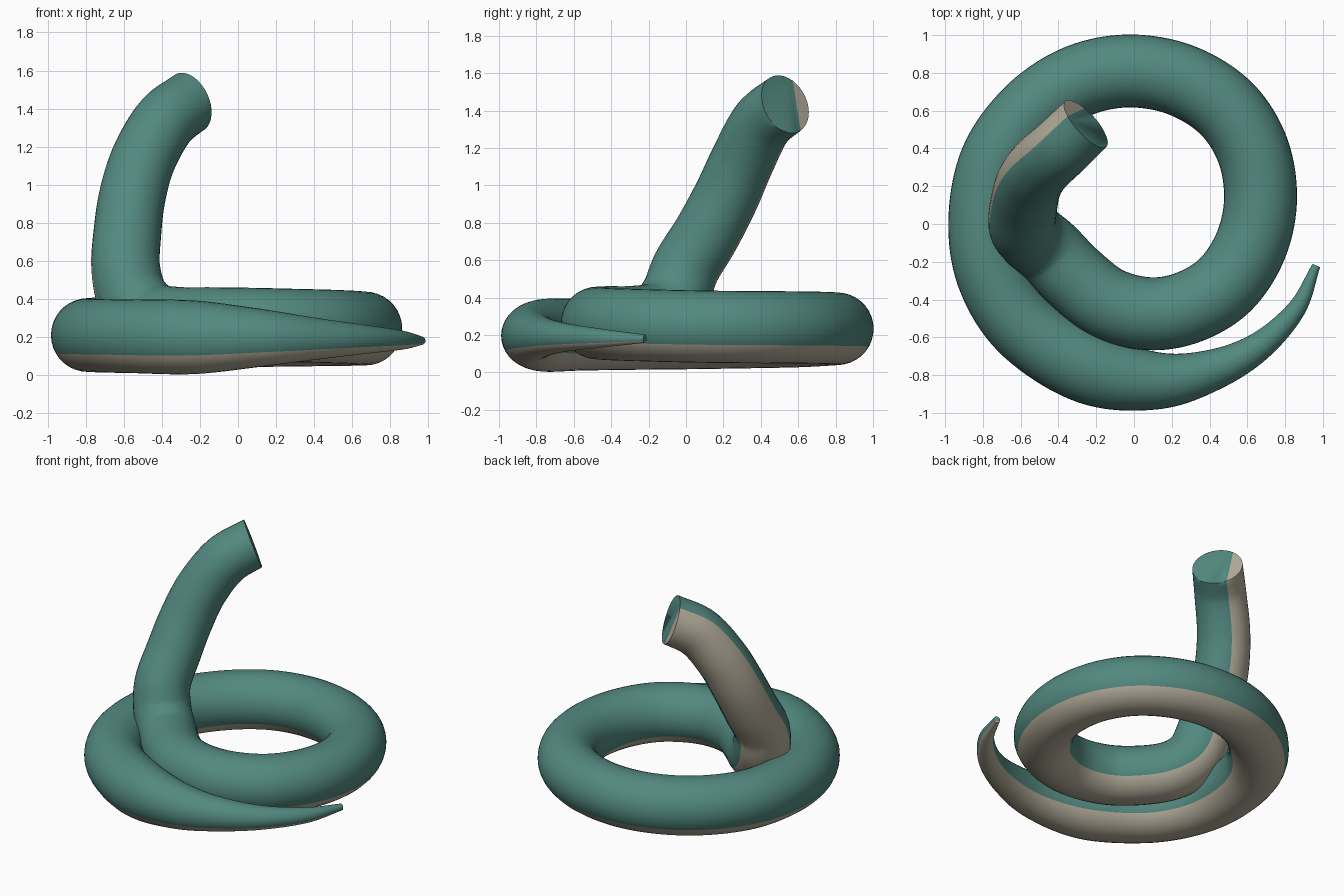
import bpy, bmesh, math
from mathutils import Vector

if "Cube" in bpy.data.objects:
    bpy.data.objects.remove(bpy.data.objects["Cube"])

SEGS, STEPS = 36, 9
BELLY_HALF = 6          # ring steps of belly either side of its middle (60 degrees)

# Centre line from tail tip, round the coil, up the neck: x, y, z, radius
PATH = [
    (.965, -.22, .18, .022), (.86, -.45, .183, .05), (.66, -.65, .187, .077),
    (.41, -.775, .19, .11), (.12, -.83, .195, .152), (-.225, -.765, .198, .193),
    (-.56, -.56, .203, .193), (-.74, -.29, .207, .193), (-.79, .01, .21, .193),
    (-.73, .33, .215, .193), (-.55, .585, .22, .193), (-.31, .75, .228, .193),
    (-.04, .81, .233, .193), (.24, .765, .237, .193), (.48, .62, .24, .193),
    (.625, .40, .242, .193), (.67, .14, .244, .193), (.62, -.11, .249, .193),
    (.485, -.32, .255, .193), (.29, -.44, .26, .193), (.08, -.475, .265, .193),
    (-.14, -.42, .268, .193), (-.32, -.28, .272, .191), (-.45, -.145, .30, .189),
    (-.55, -.06, .40, .187), (-.59, .00, .56, .181), (-.582, .11, .74, .178),
    (-.555, .215, .94, .175), (-.495, .305, 1.14, .171), (-.385, .405, 1.33, .167),
    (-.255, .53, 1.435, .163),
]
COIL_END = 21           # control point after which the belly stops facing straight down


def material(name, rgb):
    m = bpy.data.materials.new(name)
    m.diffuse_color = (*rgb, 1)
    m.use_nodes = True
    m.node_tree.nodes["Principled BSDF"].inputs["Base Color"].default_value = m.diffuse_color
    return m


def catmull(points):
    """Smooth samples through the control points."""
    p = [Vector(q) for q in points]
    p = [2 * p[0] - p[1]] + p + [2 * p[-1] - p[-2]]
    out = []
    for i in range(1, len(p) - 2):
        a, b, c, d = p[i - 1:i + 3]
        for k in range(STEPS):
            t = k / STEPS
            out.append(.5 * (2 * b + (c - a) * t + (2 * a - 5 * b + 4 * c - d) * t * t
                             + (3 * b - a - 3 * c + d) * t ** 3))
    return out + [p[-2]]


samples = catmull(PATH)
centres = [s.to_3d() for s in samples]
bm = bmesh.new()
rings = []
belly = Vector((0, 0, -1))
for i, c in enumerate(centres):
    tangent = (centres[min(i + 1, len(centres) - 1)] - centres[max(i - 1, 0)]).normalized()
    if i == len(centres) - 1:
        tangent = Vector((.70, .63, .34)).normalized()
    if i < COIL_END * STEPS:
        belly = Vector((0, 0, -1))
    # carry the belly direction along the path without twisting
    belly = (belly - tangent * belly.dot(tangent)).normalized()
    side = tangent.cross(belly)
    ring = []
    for k in range(SEGS):
        a = 2 * math.pi * k / SEGS
        ring.append(bm.verts.new(c + samples[i][3] * (math.cos(a) * belly + math.sin(a) * side)))
    rings.append(ring)

# Skin: belly strip gets the second material
for r0, r1 in zip(rings, rings[1:]):
    for k in range(SEGS):
        n = (k + 1) % SEGS
        f = bm.faces.new((r0[k], r0[n], r1[n], r1[k]))
        f.material_index = int(k < BELLY_HALF or k >= SEGS - BELLY_HALF)

# Flat ends, split by a chord into belly and back
for ring in (rings[0], rings[-1]):
    low = [ring[k % SEGS] for k in range(SEGS - BELLY_HALF, SEGS + BELLY_HALF + 1)]
    high = ring[BELLY_HALF:SEGS - BELLY_HALF + 1]
    bm.faces.new(low).material_index = 1
    bm.faces.new(high).material_index = 0

bmesh.ops.recalc_face_normals(bm, faces=bm.faces[:])
mesh = bpy.data.meshes.new("coiled_body")
bm.to_mesh(mesh)
bm.free()
mesh.materials.append(material("teal_skin", (.085, .25, .215)))
mesh.materials.append(material("cream_belly", (.46, .42, .33)))
body = bpy.data.objects.new("coiled_body", mesh)
bpy.context.collection.objects.link(body)
bpy.context.view_layer.objects.active = body
body.select_set(True)
bpy.ops.object.shade_smooth_by_angle(angle=math.radians(40))
